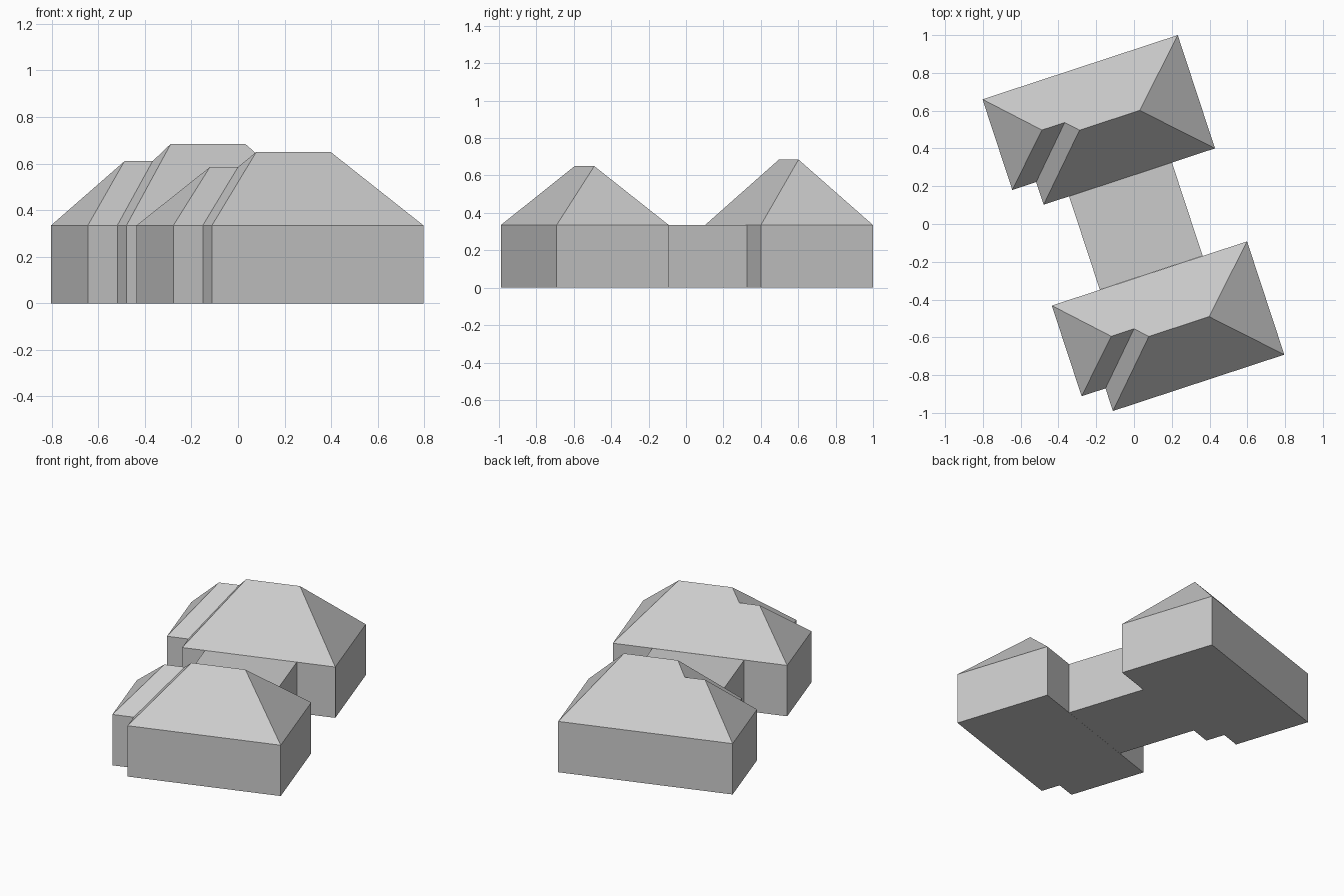
import bpy
import bmesh
from math import radians
from mathutils import Matrix, Vector

cube = bpy.data.objects.get("Cube")
if cube:
    bpy.data.objects.remove(cube, do_unlink=True)

EAVE = 0.335
LENGTH, DEPTH = 1.088, 0.631
WING_DEPTH, WING_STEP = 0.505, 0.133
TURN = Matrix.Rotation(radians(18.2), 4, "Z")

grey = bpy.data.materials.new("plain grey")
grey.use_nodes = True
colour = (0.6, 0.6, 0.6, 1)
grey.diffuse_color = colour
grey.node_tree.nodes["Principled BSDF"].inputs["Base Color"].default_value = colour


def finish(name, bm, corner):
    """Turn the mesh into place and make an object of it."""
    bmesh.ops.recalc_face_normals(bm, faces=bm.faces)
    bm.transform(Matrix.Translation(Vector(corner)) @ TURN)
    mesh = bpy.data.meshes.new(name)
    bm.to_mesh(mesh)
    bm.free()
    mesh.materials.append(grey)
    bpy.context.collection.objects.link(bpy.data.objects.new(name, mesh))


def walls(bm, outline, open_sides=()):
    """Raise walls on an outline and lay its floor; return the eave corners."""
    low = [bm.verts.new((x, y, 0)) for x, y in outline]
    top = [bm.verts.new((x, y, EAVE)) for x, y in outline]
    bm.faces.new(low)
    for i in range(len(low)):
        if i not in open_sides:
            j = (i + 1) % len(low)
            bm.faces.new((low[i], low[j], top[j], top[i]))
    return top


def house(name, corner, ridge, wing_ridge):
    """House with a hipped roof and a shallower wing at its left end."""
    bm = bmesh.new()
    a, b, c, d, e, f = walls(bm, [
        (0, 0), (LENGTH, 0), (LENGTH, -DEPTH), (WING_STEP, -DEPTH),
        (WING_STEP, -WING_DEPTH), (0, -WING_DEPTH)])
    half, wing_half = DEPTH / 2, WING_DEPTH / 2
    r1 = bm.verts.new((0.437, -half, ridge))
    r2 = bm.verts.new((LENGTH - half, -half, ridge))
    s1 = bm.verts.new((0.248, -wing_half, wing_ridge))
    s2 = bm.verts.new((0.375, -wing_half, wing_ridge))
    # roof slopes: back, right hip, front, main left hip, wing front, wing hip
    for face in ((a, b, r2, r1, s2, s1), (b, c, r2), (c, d, r1, r2),
                 (d, e, s2, r1), (e, f, s1, s2), (f, a, s1)):
        bm.faces.new(face)
    finish(name, bm, corner)


house("back_house", (-0.802, 0.66, 0), 0.685, 0.61)
house("front_house", (-0.435, -0.432, 0), 0.65, 0.585)

# flat-roofed passage, open where it meets the two houses
bm = bmesh.new()
roof = walls(bm, [(0, 0), (0.573, 0), (0.573, -0.522), (0, -0.522)], (0, 2))
bm.faces.new(roof)
finish("linking_passage", bm, (-0.344, 0.148, 0))
